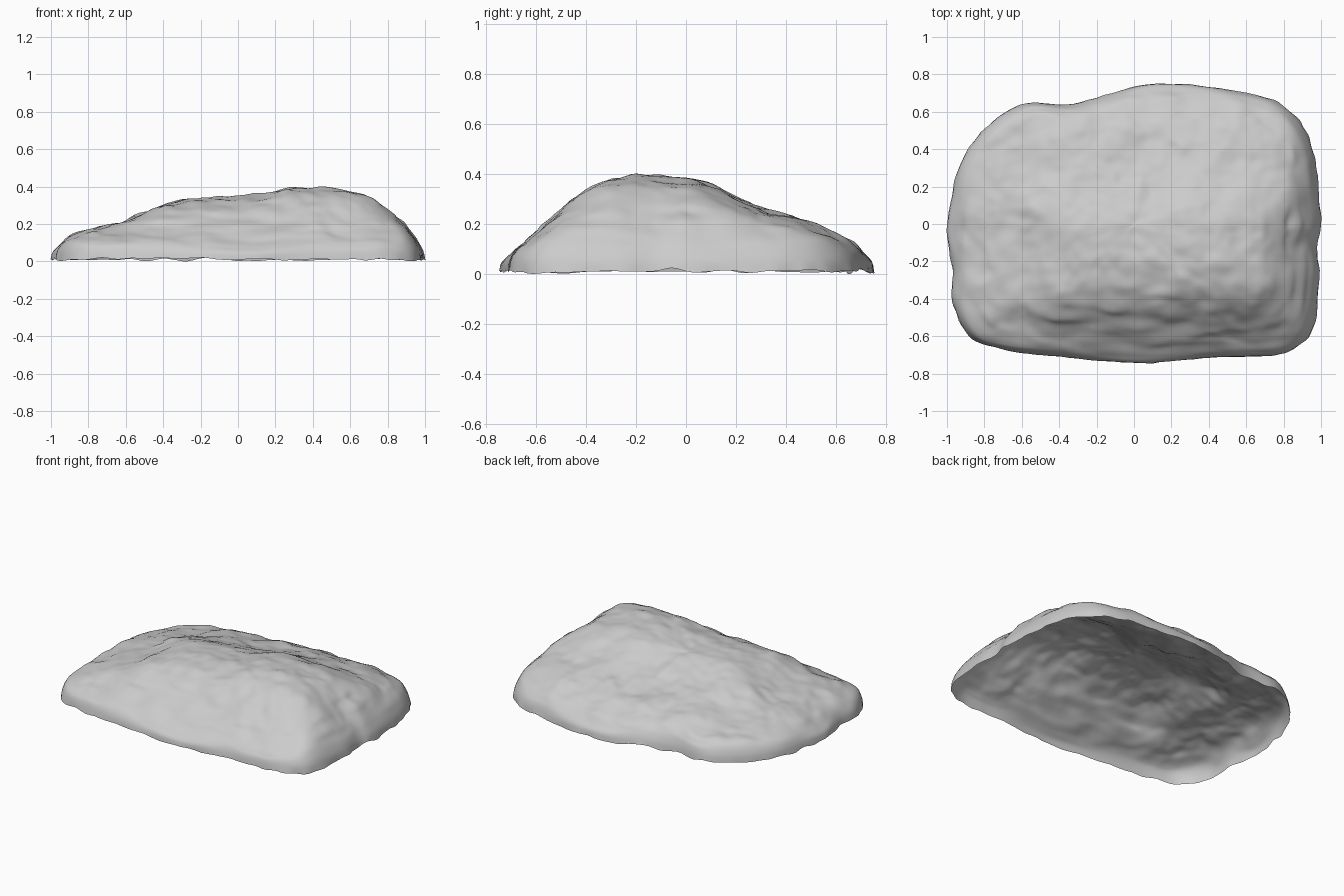
import bpy
import bmesh
from mathutils import Vector, noise, kdtree

cube = bpy.data.objects.get("Cube")
if cube:
    bpy.data.objects.remove(cube, do_unlink=True)

# Ground outline, counterclockwise from the left side
OUTLINE = [(1, 0), (.98, .25), (.95, .42), (.88, .56), (.75, .66), (.55, .71),
           (.3, .745), (.06, .745), (-.15, .69), (-.35, .64), (-.6, .64),
           (-.8, .51), (-.93, .32), (-.98, .12), (-1, -.05), (-.97, -.25),
           (-.97, -.42), (-.88, -.6), (-.7, -.67), (-.4, -.71), (.05, -.745),
           (.4, -.715), (.6, -.71), (.8, -.69), (.95, -.58), (.99, -.3), (.98, -.12)]
# Crest heights along the width and along the depth
WIDTH_CREST = [(-1, .04), (-.95, .11), (-.88, .155), (-.6, .225), (-.4, .315), (-.28, .34),
               (0, .35), (.1, .36), (.3, .405), (.45, .41), (.6, .4), (.75, .355),
               (.88, .26), (.95, .17), (1, .06)]
DEPTH_CREST = [(-.75, .04), (-.68, .11), (-.6, .165), (-.5, .265), (-.45, .325), (-.35, .385),
               (-.2, .41), (-.1, .41), (0, .4), (.1, .37), (.2, .315), (.3, .265), (.4, .235),
               (.5, .215), (.6, .175), (.7, .11), (.75, .04)]
PEAK = .41
STEPS, RINGS = 8, 56


def smooth_loop(points, steps):
    """Catmull-Rom samples through a closed loop of points."""
    pts = [Vector((x, y, 0)) for x, y in points]
    n, result = len(pts), []
    for i in range(n):
        a, b, c, d = (pts[(i + k) % n] for k in (-1, 0, 1, 2))
        for s in range(steps):
            t = s / steps
            result.append(b + (c - a) * t / 2 + (a - b * 2.5 + c * 2 - d / 2) * t * t
                          + (b * 3 - a - c * 3 + d) * t ** 3 / 2)
    return result


def crest(profile, value):
    """Height of a profile at a position."""
    if value <= profile[0][0]:
        return profile[0][1]
    for (a, ha), (b, hb) in zip(profile, profile[1:]):
        if value <= b:
            return ha + (hb - ha) * (value - a) / (b - a)
    return profile[-1][1]


def soft_crest(profile, value):
    """Crest height relative to the peak, with its corners rounded."""
    return sum(crest(profile, value + k * .02) for k in range(-2, 3)) / 5 / PEAK


rim = smooth_loop(OUTLINE, STEPS)
tree = kdtree.KDTree(len(rim))
for index, point in enumerate(rim):
    tree.insert(point, index)
tree.balance()


def surface(p):
    """Height of the rock above the ground at a plan position."""
    across, along = soft_crest(WIDTH_CREST, p.x), soft_crest(DEPTH_CREST, p.y)
    body = PEAK * (across ** -1.3 + along ** -1.3 - 1) ** (-1 / 1.3)
    edge = .02 + .8 * tree.find(p)[2] ** .62
    return (body ** -7 + edge ** -7) ** (-1 / 7)


def weathered(p, fade):
    """Add lumps and broken ledges to the surface point."""
    q = Vector((p.x, p.y, surface(p)))
    lumps = noise.noise(q * 4) * .012 + noise.noise(q * 8) * .014 + noise.noise(q * 17) * .006
    q.z += lumps * fade
    push = noise.noise(Vector((q.x * 5, q.y * 5, q.z * 22 + 7))) * .016 * fade
    return q + p.normalized() * push


# Rock shell, open underneath
bm = bmesh.new()
top = bm.verts.new((0, 0, surface(Vector())))
previous = None
for r in range(1, RINGS + 1):
    t = 1 - (1 - r / RINGS) ** 1.35
    ring = []
    for point in rim:
        q = weathered(point * t, min(1, (1 - t) * 8))
        if r == RINGS:
            q.z = .018 + noise.noise(point * 9) * .018
            q += point.normalized() * noise.noise(point * 14) * .008
        ring.append(bm.verts.new(q))
    count = len(ring)
    for i in range(count):
        j = (i + 1) % count
        if previous:
            bm.faces.new((previous[i], ring[i], ring[j], previous[j]))
        else:
            bm.faces.new((top, ring[i], ring[j]))
    previous = ring

# Set the lowest rim point on the ground
lowest = min(v.co.z for v in bm.verts)
for v in bm.verts:
    v.co.z -= lowest

mesh = bpy.data.meshes.new("rock_shell")
bm.to_mesh(mesh)
bm.free()
rock = bpy.data.objects.new("rock_shell", mesh)
bpy.context.collection.objects.link(rock)

# Stone colour
stone = bpy.data.materials.new("light_grey_stone")
stone.use_nodes = True
colour = (.6, .6, .6, 1)
stone.diffuse_color = colour
stone.node_tree.nodes["Principled BSDF"].inputs["Base Color"].default_value = colour
mesh.materials.append(stone)

bpy.ops.object.select_all(action="DESELECT")
rock.select_set(True)
bpy.context.view_layer.objects.active = rock
bpy.ops.object.shade_smooth_by_angle(angle=.7)
